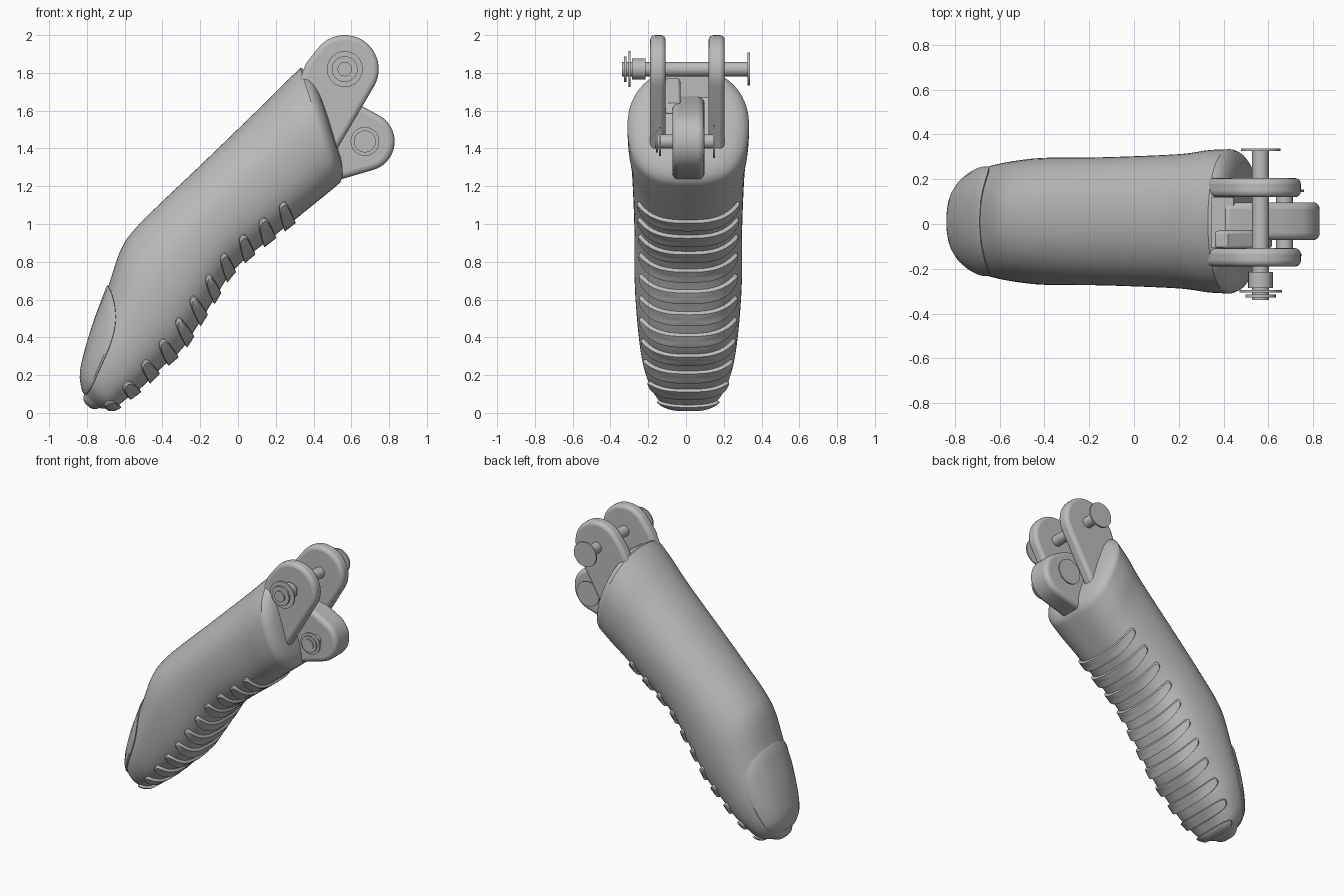
import bpy, bmesh, math
from mathutils import Vector
from mathutils.geometry import convex_hull_2d

cube = bpy.data.objects.get("Cube")
if cube:
    bpy.data.objects.remove(cube)

grey = bpy.data.materials.new("plain grey")
grey.use_nodes = True
grey.diffuse_color = (0.5, 0.5, 0.5, 1)
grey.node_tree.nodes["Principled BSDF"].inputs["Base Color"].default_value = (0.5, 0.5, 0.5, 1)

MID_Y = 0.012
# Cross-sections from knuckle to tip: back x, z, underside x, z, half width
SECTIONS = [
    (.33, 1.825, .525, 1.205, .322), (.24, 1.74, .44, 1.135, .318),
    (.10, 1.60, .31, 1.03, .30), (-.20, 1.31, 0, .78, .287),
    (-.40, 1.12, -.13, .595, .285), (-.54, .98, -.225, .445, .284),
    (-.62, .865, -.30, .335, .278), (-.69, .66, -.41, .235, .265),
    (-.76, .47, -.505, .14, .245), (-.81, .30, -.59, .075, .212),
    (-.83, .19, -.66, .025, .165), (-.815, .10, -.735, .025, .09)]


def section(t):
    """Smoothly interpolated cross-section at position t."""
    last = len(SECTIONS) - 1
    t = min(max(t, 0), last)
    i = min(int(t), last - 1)
    f = t - i
    p, q, r, s = (SECTIONS[min(max(k, 0), last)] for k in range(i - 1, i + 3))
    return [b + .5 * f * (c - a + f * (2*a - 5*b + 4*c - d + f * (3*(b - c) + d - a)))
            for a, b, c, d in zip(p, q, r, s)]


def surface(t, angle, offset=0, scale=1, push=0):
    """Point on the finger skin; angle 0 is the underside, pi the back."""
    bx, bz, ux, uz, w = section(t)
    mid = Vector(((bx + ux) / 2, MID_Y, (bz + uz) / 2))
    half = Vector(((ux - bx) / 2, 0, (uz - bz) / 2))
    depth = half.length
    half.normalize()
    s, c = math.sin(angle), math.cos(angle)
    n = 2.2 + .6 * max(c, 0)
    r = (abs(s) ** n + abs(c) ** n) ** (-1 / n) * scale
    along = Vector((-half.z, 0, half.x))
    return (mid + half * (depth + offset) * r * c
            + Vector((0, (w + offset) * r * s, 0)) + along * push)


def finish(name, bm, sharp=35):
    bmesh.ops.recalc_face_normals(bm, faces=bm.faces)
    mesh = bpy.data.meshes.new(name)
    bm.to_mesh(mesh)
    bm.free()
    ob = bpy.data.objects.new(name, mesh)
    bpy.context.collection.objects.link(ob)
    mesh.materials.append(grey)
    bpy.ops.object.select_all(action='DESELECT')
    ob.select_set(True)
    bpy.context.view_layer.objects.active = ob
    bpy.ops.object.shade_smooth_by_angle(angle=math.radians(sharp))
    return ob


def loft(name, rings, cap_start=True):
    bm = bmesh.new()
    loops = [[bm.verts.new(p) for p in ring] for ring in rings]
    for a, b in zip(loops, loops[1:]):
        for i in range(len(a)):
            j = (i + 1) % len(a)
            bm.faces.new((a[i], a[j], b[j], b[i]))
    if cap_start:
        bm.faces.new(loops[0])
    bm.faces.new(loops[-1])
    return finish(name, bm)


def patch(name, t0, t1, middle, spread, offset, power):
    """Raised pad with a rounded outline that follows the skin."""
    rings = []
    for r, lift in ((1, -.03), (1, .6 * offset), (.96, offset), (.8, offset),
                    (.6, offset), (.4, offset), (.2, offset), (.02, offset)):
        ring = []
        for k in range(64):
            a = math.tau * k / 64
            c, s = math.cos(a), math.sin(a)
            u = math.copysign(abs(c) ** (2 / power), c) * r
            v = math.copysign(abs(s) ** (2 / power), s) * r
            ring.append(surface((t0 + t1) / 2 + u * (t1 - t0) / 2, middle + v * spread, lift))
        rings.append(ring)
    return loft(name, rings)


def disc(x, z, r):
    return [(x + r * math.cos(math.tau * k / 48), z + r * math.sin(math.tau * k / 48))
            for k in range(48)]


def plate(name, points, y0, y1, bevel):
    """Convex side profile extruded along y with rounded edges."""
    pts = [Vector(p) for p in points]
    hull = [pts[i] for i in convex_hull_2d(pts)]
    ob = loft(name, [[(p.x, y, p.y) for p in hull] for y in (y0, y1)])
    if bevel:
        mod = ob.modifiers.new("rounding", 'BEVEL')
        mod.width, mod.segments = bevel, 4
        mod.limit_method, mod.angle_limit = 'ANGLE', math.radians(60)
        bpy.ops.object.modifier_apply(modifier=mod.name)
        bpy.ops.object.shade_smooth_by_angle(angle=math.radians(35))
    return ob


# Finger body: domed knuckle end, skin, rounded tip
N = 72
angles = [math.tau * k / N for k in range(N)]
rings = [[surface(0, a, 0, sc, push) for a in angles]
         for sc, push in ((.6, .062), (.78, .055), (.9, .04), (.97, .02))]
end = len(SECTIONS) - 1
steps = end * 6
rings += [[surface(end * k / steps, a) for a in angles] for k in range(steps + 1)]
rings += [[surface(end, a, 0, sc, -push) for a in angles]
          for sc, push in ((.85, .014), (.6, .026), (.3, .032))]
body = loft("finger_body", rings)

# Slot in the knuckle end between the fork arms
cutter = plate("slot_cutter", [(.345, 1.67), (.8, 1.67), (.8, 2.1), (.345, 2.1)], -.105, .118, 0)
cutter.hide_render = True
cut = body.modifiers.new("slot", 'BOOLEAN')
cut.operation, cut.object, cut.solver = 'DIFFERENCE', cutter, 'EXACT'
bpy.context.view_layer.objects.active = body
bpy.ops.object.modifier_apply(modifier=cut.name)
bpy.data.objects.remove(cutter)
bpy.ops.object.select_all(action='DESELECT')
body.select_set(True)
bpy.ops.object.shade_smooth_by_angle(angle=math.radians(35))

# Fingernail
patch("fingernail", 6.95, 10.95, math.pi, math.radians(72), .012, 3.6)

# Grip ribs, evenly spaced along the underside
ts = [2 + (end - 2) * k / 400 for k in range(401)]
lengths = [0]
for a, b in zip(ts, ts[1:]):
    lengths.append(lengths[-1] + (surface(a, 0) - surface(b, 0)).length)


def t_at(length):
    return min(zip(lengths, ts), key=lambda p: abs(p[0] - length))[1]


RIBS, HALF = 11, .037
usable = lengths[-1] - .12
for i in range(RIBS):
    at = HALF + .01 + usable * i / (RIBS - 1)
    patch(f"grip_rib_{i + 1}", t_at(at - HALF), t_at(at + HALF), 0, math.radians(56), .018, 3.4)

# Fork arms and centre lug
UPPER, LOWER = (.565, 1.82), (.672, 1.437)
arm = disc(*UPPER, .18) + [(.36, 1.85), (.3, 1.7), (.43, 1.36), (.495, 1.345)]
plate("right_fork_arm", arm, -.19, -.108, .026)
plate("left_fork_arm", arm, .12, .205, .026)
lug = disc(*LOWER, .157) + [(.655, 1.625), (.4, 1.68), (.4, 1.28), (.54, 1.235)]
plate("centre_lug", lug, -.072, .097, .03)
plate("slot_ridge", [(.38, 1.6), (.62, 1.58), (.6, 1.64), (.42, 1.77), (.36, 1.77)], -.11, -.03, .015)


# Hinge pins with heads, spacers and retaining clips
def pin(name, centre, parts):
    for part, r, y0, y1 in parts:
        plate(f"{name}_{part}", disc(*centre, r), y0, y1, 0)


pin("upper_pin", UPPER, (
    ("shaft", .038, -.34, .33), ("head", .088, .326, .338),
    ("spacer", .055, -.285, -.215), ("washer", .095, -.305, -.295),
    ("clip", .068, -.328, -.315)))
pin("lower_pin", LOWER, (
    ("shaft", .038, -.165, .145), ("head", .088, .142, .153),
    ("washer", .076, -.143, -.132), ("clip", .058, -.158, -.148)))
